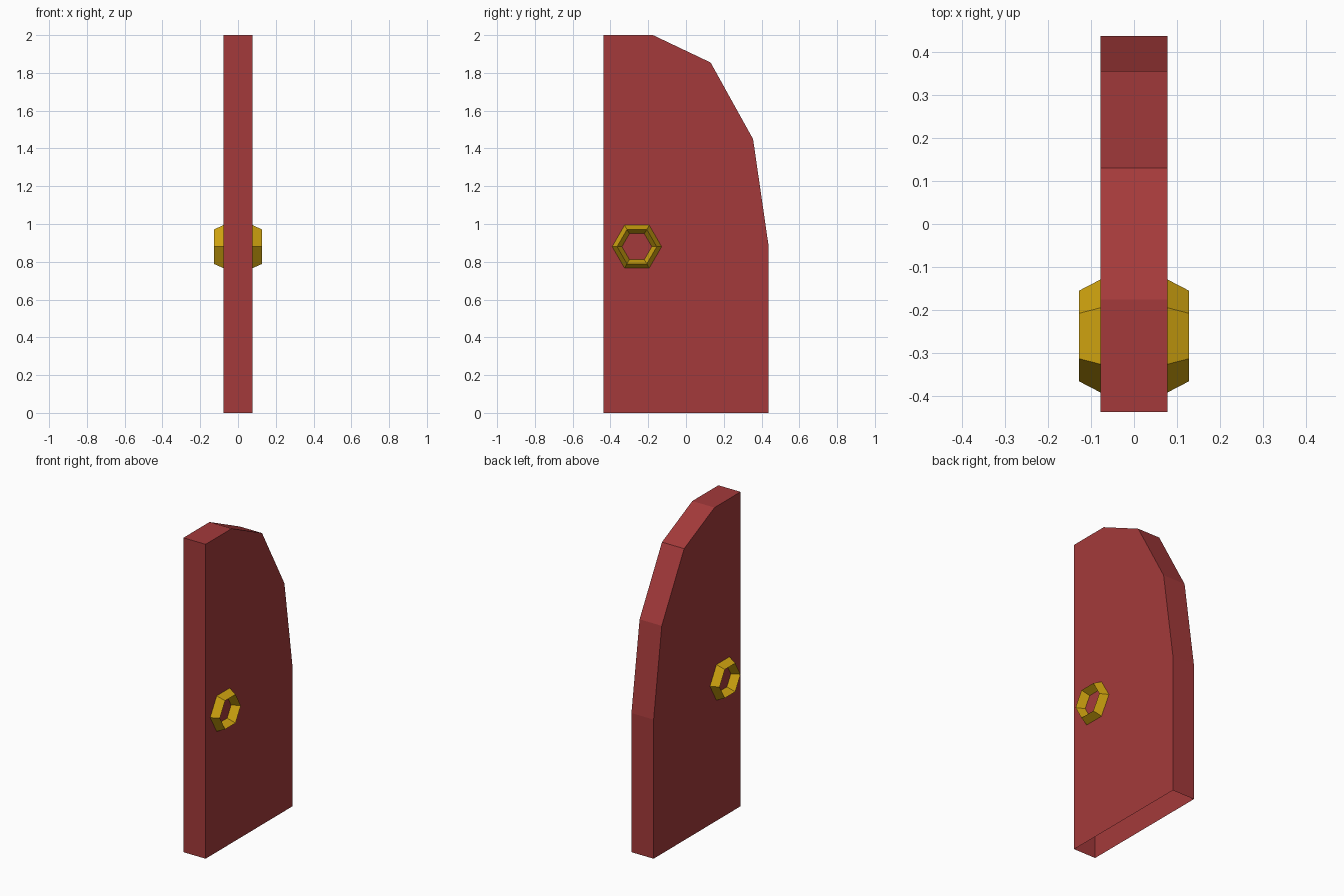
import bpy, bmesh, math

if "Cube" in bpy.data.objects:
    bpy.data.objects.remove(bpy.data.objects["Cube"])


def material(name, rgb):
    m = bpy.data.materials.new(name)
    m.diffuse_color = (*rgb, 1)
    m.use_nodes = True
    m.node_tree.nodes["Principled BSDF"].inputs["Base Color"].default_value = m.diffuse_color
    return m


def make_object(name, bm, mat):
    mesh = bpy.data.meshes.new(name)
    bm.to_mesh(mesh)
    bm.free()
    mesh.materials.append(mat)
    ob = bpy.data.objects.new(name, mesh)
    bpy.context.collection.objects.link(ob)
    return ob


red = material("dark red", (0.37, 0.042, 0.043))
gold = material("gold", (0.63, 0.37, 0.005))

HALF = 0.078  # half thickness of the door

# Door leaf: half-arch profile (y, z) given thickness, open along the bottom
profile = [(-0.437, 0), (0.437, 0), (0.437, 0.885), (0.355, 1.45),
           (0.13, 1.855), (-0.175, 2.0), (-0.437, 2.0)]
bm = bmesh.new()
right = [bm.verts.new((HALF, y, z)) for y, z in profile]
left = [bm.verts.new((-HALF, y, z)) for y, z in profile]
bm.faces.new(right)
bm.faces.new(left[::-1])
n = len(profile)
for i in range(1, n):  # skips edge 0, the bottom
    j = (i + 1) % n
    bm.faces.new((right[i], left[i], left[j], right[j]))
make_object("door_leaf", bm, red)

# Ring handles: hexagonal rings with a raised ridge, on both sides
rings = [(0.131, HALF), (0.105, 0.128), (0.079, HALF)]  # radius, x
bm = bmesh.new()
loops = [[bm.verts.new((x, -0.26 + r * math.cos(k * math.pi / 3),
                        0.88 + r * math.sin(k * math.pi / 3)))
          for k in range(6)] for r, x in rings]
for a, b in zip(loops, loops[1:]):
    for k in range(6):
        m = (k + 1) % 6
        bm.faces.new((a[k], a[m], b[m], b[k]))
handle = make_object("ring_handles", bm, gold)
mirror = handle.modifiers.new("both_sides", 'MIRROR')
mirror.use_axis = (True, False, False)
mirror.use_mirror_merge = False
